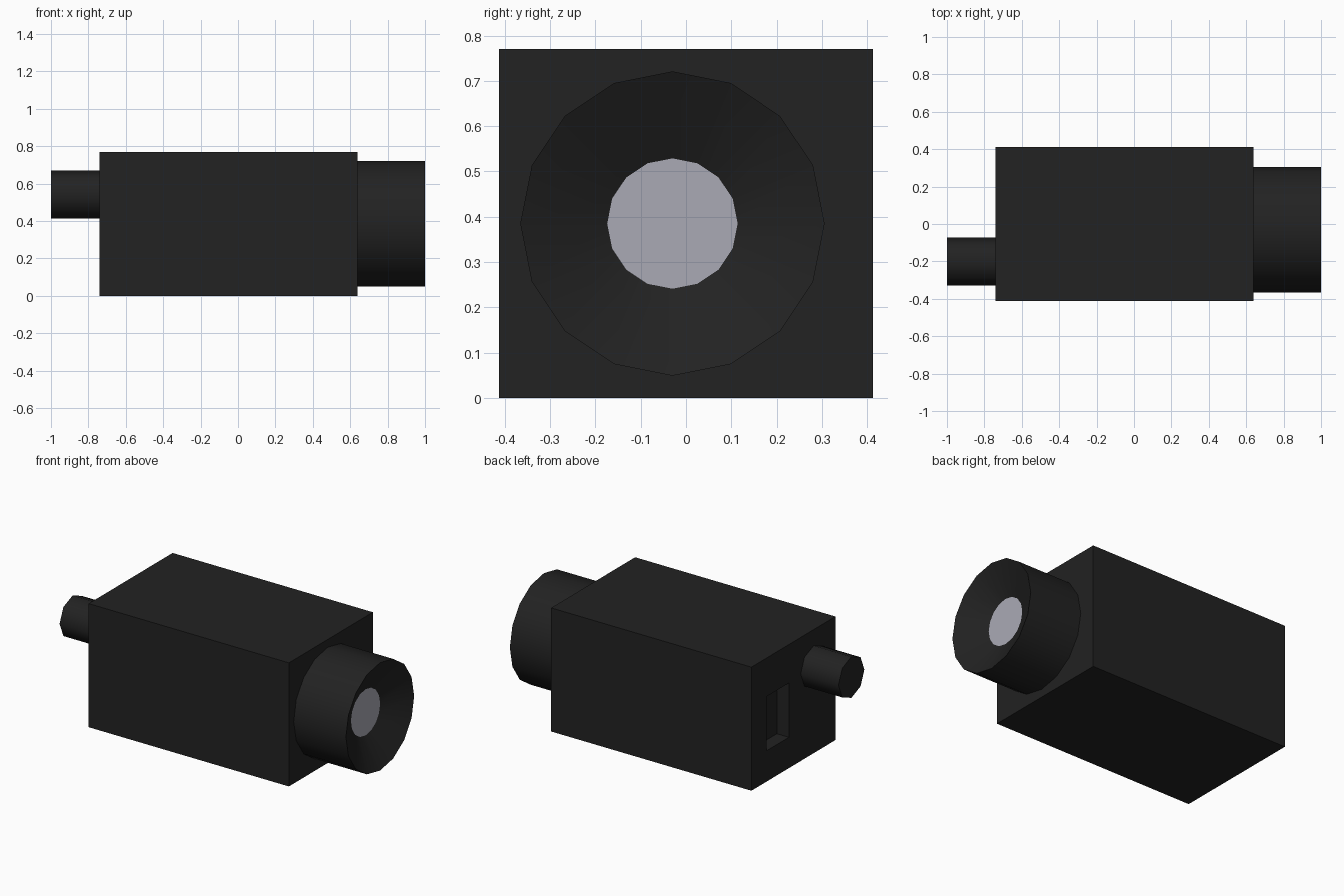
import bpy, bmesh, math

if "Cube" in bpy.data.objects:
    bpy.data.objects.remove(bpy.data.objects["Cube"])


def material(name, rgb):
    m = bpy.data.materials.new(name)
    m.diffuse_color = (*rgb, 1)
    m.use_nodes = True
    m.node_tree.nodes["Principled BSDF"].inputs["Base Color"].default_value = m.diffuse_color
    return m


BLACK = material("black_casing", (0.016, 0.016, 0.016))
GLASS = material("lens_glass", (0.40, 0.40, 0.46))


def finish(name, bm, mat):
    bmesh.ops.recalc_face_normals(bm, faces=bm.faces)
    mesh = bpy.data.meshes.new(name)
    bm.to_mesh(mesh)
    bm.free()
    mesh.materials.append(mat)
    ob = bpy.data.objects.new(name, mesh)
    bpy.context.collection.objects.link(ob)
    return ob


def box(name, lo, hi, mat):
    bm = bmesh.new()
    bmesh.ops.create_cube(bm, size=1)
    for v in bm.verts:
        v.co = [a + (c + 0.5) * (b - a) for a, b, c in zip(lo, hi, v.co)]
    return finish(name, bm, mat)


def lathe(name, profile, y, z, sides, mat, caps=()):
    """Sweep (x, radius) points round an axis along x; caps lists rings to fill."""
    bm = bmesh.new()
    turn = 2 * math.pi / sides
    rings = [[bm.verts.new((x, y + r * math.sin(i * turn), z + r * math.cos(i * turn)))
              for i in range(sides)] for x, r in profile]
    for a, b in zip(rings, rings[1:]):
        for i in range(sides):
            j = (i + 1) % sides
            bm.faces.new((a[i], a[j], b[j], b[i]))
    for c in caps:
        bm.faces.new(rings[c])
    ob = finish(name, bm, mat)
    bpy.context.view_layer.objects.active = ob
    bpy.ops.object.select_all(action='DESELECT')
    ob.select_set(True)
    bpy.ops.object.shade_smooth_by_angle(angle=math.radians(50))
    return ob


# Casing with a rectangular socket recessed in its rear face
body = box("body", (-0.74, -0.413, 0), (0.64, 0.413, 0.77), BLACK)
cutter = box("socket_cutter", (-0.84, 0.044, 0.192), (-0.657, 0.262, 0.53), BLACK)
cut = body.modifiers.new("socket", 'BOOLEAN')
cut.operation = 'DIFFERENCE'
cut.solver = 'EXACT'
cut.object = cutter
bpy.context.view_layer.objects.active = body
bpy.ops.object.modifier_apply(modifier=cut.name)
bpy.data.objects.remove(cutter)

# Lens barrel with a conical mouth narrowing to the glass
lathe("lens_barrel", [(0.64, 0.336), (1.0, 0.336), (0.90, 0.144)], -0.03, 0.385, 16, BLACK, caps=(0,))

# Glass disc closing the bottom of the mouth
bm = bmesh.new()
bm.faces.new([bm.verts.new((0.90, -0.03 + 0.144 * math.cos(i * math.pi / 8),
                            0.385 + 0.144 * math.sin(i * math.pi / 8))) for i in range(16)])
glass = finish("lens_glass", bm, GLASS)
if glass.data.polygons[0].normal.x < 0:
    glass.data.flip_normals()

# Rear cable connector
lathe("rear_connector", [(-0.74, 0.128), (-1.0, 0.128)], -0.20, 0.542, 8, BLACK, caps=(0, 1))
